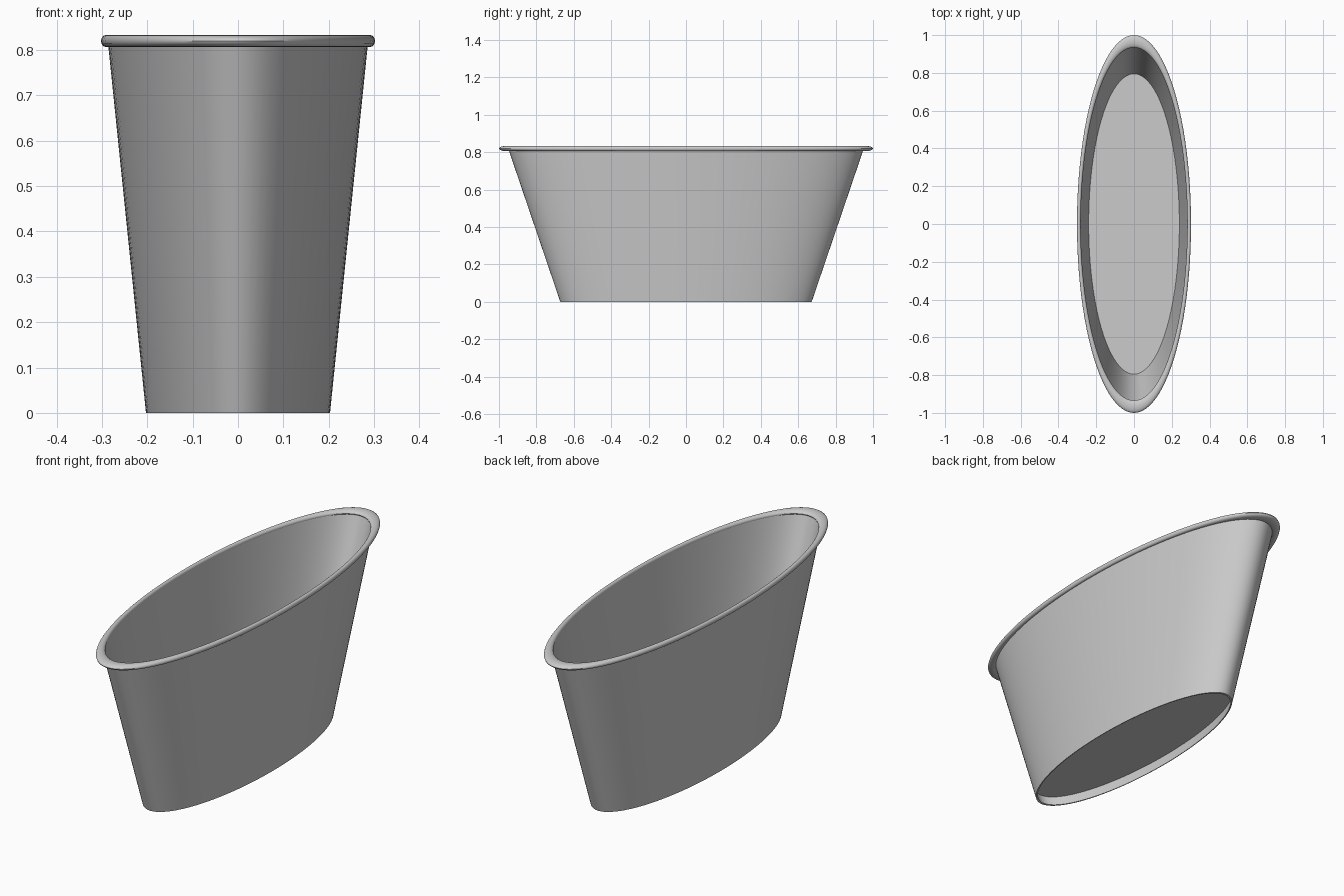
import bpy
import bmesh
import math

SIDES = 96
SQUASH = 0.302   # width over length of the oval

cube = bpy.data.objects.get("Cube")
if cube:
    bpy.data.objects.remove(cube, do_unlink=True)

grey = bpy.data.materials.new("light grey")
grey.use_nodes = True
colour = (0.6, 0.6, 0.6, 1)
grey.diffuse_color = colour
grey.node_tree.nodes["Principled BSDF"].inputs["Base Color"].default_value = colour


def lathe(name, profile, closed=False):
    """Spin a (radius, height) profile round z, then squash it to an oval."""
    bm = bmesh.new()
    verts = [bm.verts.new((0, r, z)) for r, z in profile]
    pairs = list(zip(verts, verts[1:] + verts[:1]))
    edges = [bm.edges.new(p) for p in (pairs if closed else pairs[:-1])]
    bmesh.ops.spin(bm, geom=verts + edges, cent=(0, 0, 0), axis=(0, 0, 1),
                   angle=math.tau, steps=SIDES, use_merge=True)
    bmesh.ops.remove_doubles(bm, verts=bm.verts, dist=0.0001)
    bmesh.ops.scale(bm, vec=(SQUASH, 1, 1), verts=bm.verts)
    bmesh.ops.recalc_face_normals(bm, faces=bm.faces)
    mesh = bpy.data.meshes.new(name)
    bm.to_mesh(mesh)
    bm.free()
    mesh.materials.append(grey)
    obj = bpy.data.objects.new(name, mesh)
    bpy.context.collection.objects.link(obj)
    bpy.ops.object.select_all(action="DESELECT")
    obj.select_set(True)
    bpy.context.view_layer.objects.active = obj
    bpy.ops.object.shade_smooth_by_angle(angle=math.radians(35))
    return obj


# Tapered tub wall with a raised floor inside and a shallow recess beneath
lathe("tub_body", [(0, 0.05), (0.677, 0.05), (0.66, 0), (0.672, 0),
                   (0.949, 0.815), (0.937, 0.82), (0.795, 0.405), (0, 0.405)])

# Rolled lip round the mouth
lip = []
for i in range(16):
    a = math.tau * i / 16
    lip.append((0.967 + 0.033 * math.cos(a), 0.82 + 0.013 * math.sin(a)))
lathe("rolled_lip", lip, closed=True)
